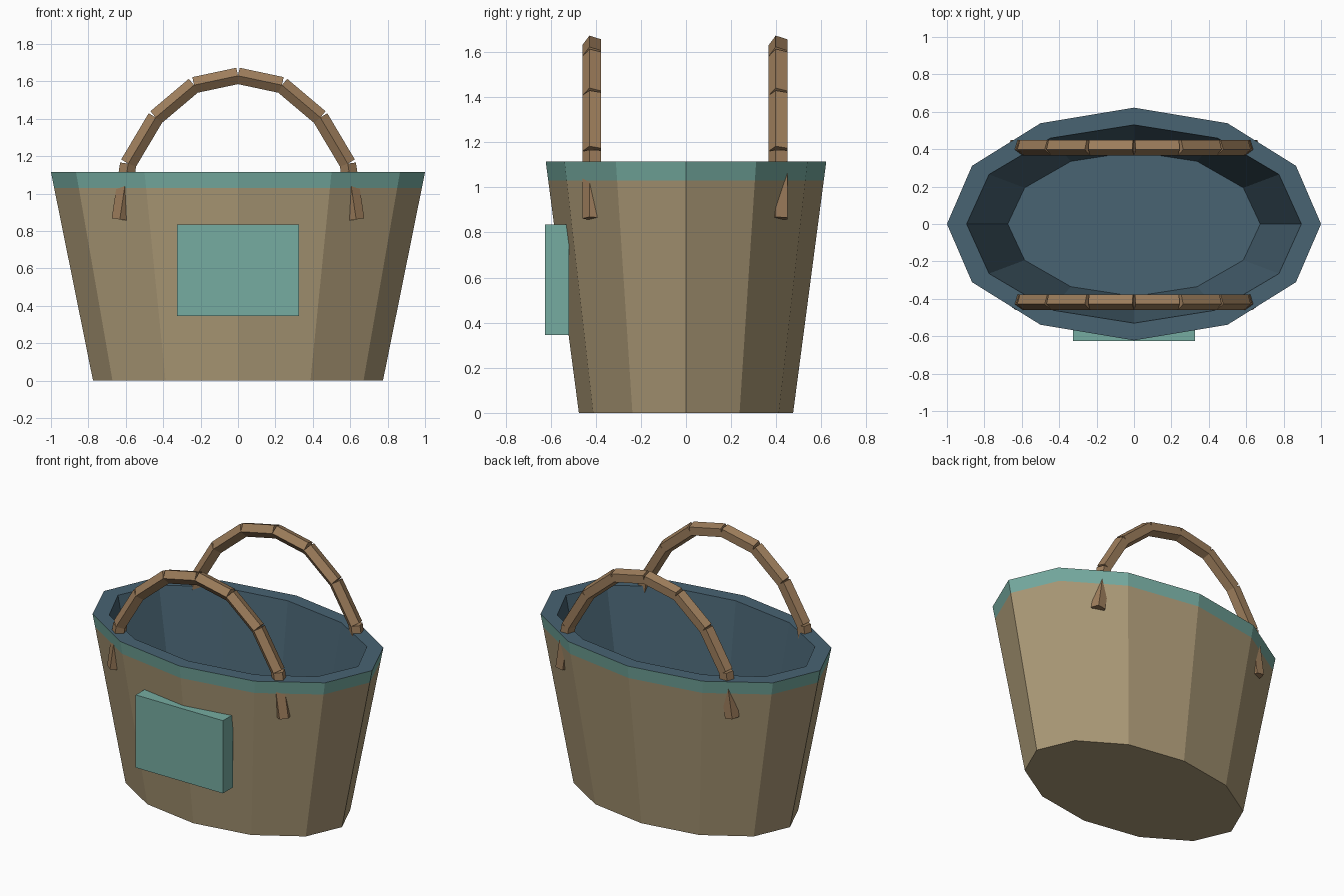
import bpy, bmesh
from math import cos, sin, pi, radians
from mathutils import Vector, Matrix

cube = bpy.data.objects.get("Cube")
if cube:
    bpy.data.objects.remove(cube)


def material(name, rgb):
    # sRGB bytes to linear
    lin = [((c / 255 + 0.055) / 1.055) ** 2.4 for c in rgb] + [1.0]
    m = bpy.data.materials.new(name)
    m.use_nodes = True
    m.diffuse_color = lin
    m.node_tree.nodes["Principled BSDF"].inputs["Base Color"].default_value = lin
    return m


canvas = material("tan_canvas", (172, 154, 119))
teal = material("teal_trim", (118, 172, 161))
lining = material("blue_lining", (72, 99, 114))
rope = material("brown_rope", (158, 126, 92))


def finish(name, bm, mats):
    bmesh.ops.recalc_face_normals(bm, faces=bm.faces)
    mesh = bpy.data.meshes.new(name)
    bm.to_mesh(mesh)
    bm.free()
    for m in mats:
        mesh.materials.append(m)
    ob = bpy.data.objects.new(name, mesh)
    bpy.context.collection.objects.link(ob)
    return ob


# Basket: twelve-sided oval rings from the outer base, over the rim, to the inner floor
SIDES = 12
BASE, TOP, HEIGHT, BAND = (0.775, 0.475), (1.0, 0.622), 1.115, 1.03
t = BAND / HEIGHT
band_r = [b + (a - b) * t for a, b in zip(TOP, BASE)]
rings = [(*BASE, 0), (*band_r, BAND), (*TOP, HEIGHT),
         (0.895, 0.53, HEIGHT), (0.675, 0.387, 0.06)]
ring_mats = [0, 1, 2, 2]  # canvas, trim band, rim, inner wall

bm = bmesh.new()
loops = [[bm.verts.new((rx * cos(2 * pi * i / SIDES), ry * sin(2 * pi * i / SIDES), z))
          for i in range(SIDES)] for rx, ry, z in rings]
for low, high, mat in zip(loops, loops[1:], ring_mats):
    for i in range(SIDES):
        j = (i + 1) % SIDES
        bm.faces.new((low[i], low[j], high[j], high[i])).material_index = mat
bm.faces.new(loops[0])
bm.faces.new(loops[-1]).material_index = 2
finish("basket", bm, [canvas, teal, lining])

# Front pocket
bm = bmesh.new()
bmesh.ops.create_cube(bm, size=1, matrix=Matrix.Translation((0, -0.572, 0.59))
                      @ Matrix.Diagonal((0.65, 0.105, 0.49, 1)))
finish("front_pocket", bm, [teal])

# Handles: straight five-sided rods laid joint to joint along an arch
half = [(0.632, 0.862), (0.587, 1.16), (0.44, 1.407), (0.235, 1.58)]
arch = [(-x, z) for x, z in half] + [(0, 1.63)] + half[::-1]


def handle(name, y):
    bm = bmesh.new()
    for (x1, z1), (x2, z2) in zip(arch, arch[1:]):
        a, b = Vector((x1, y, z1)), Vector((x2, y, z2))
        axis = (b - a).normalized()
        front = Vector((0, -1, 0))
        side = axis.cross(front)
        ends = []
        for p in (a, b):
            ends.append([bm.verts.new(p + 0.046 * (front * cos(radians(72 * k))
                                                   + side * sin(radians(72 * k))))
                         for k in range(5)])
        for k in range(5):
            n = (k + 1) % 5
            bm.faces.new((ends[0][k], ends[0][n], ends[1][n], ends[1][k]))
        for cap in ends:
            bm.faces.new(cap)
    finish(name, bm, [rope])


handle("front_handle", -0.414)
handle("back_handle", 0.412)
